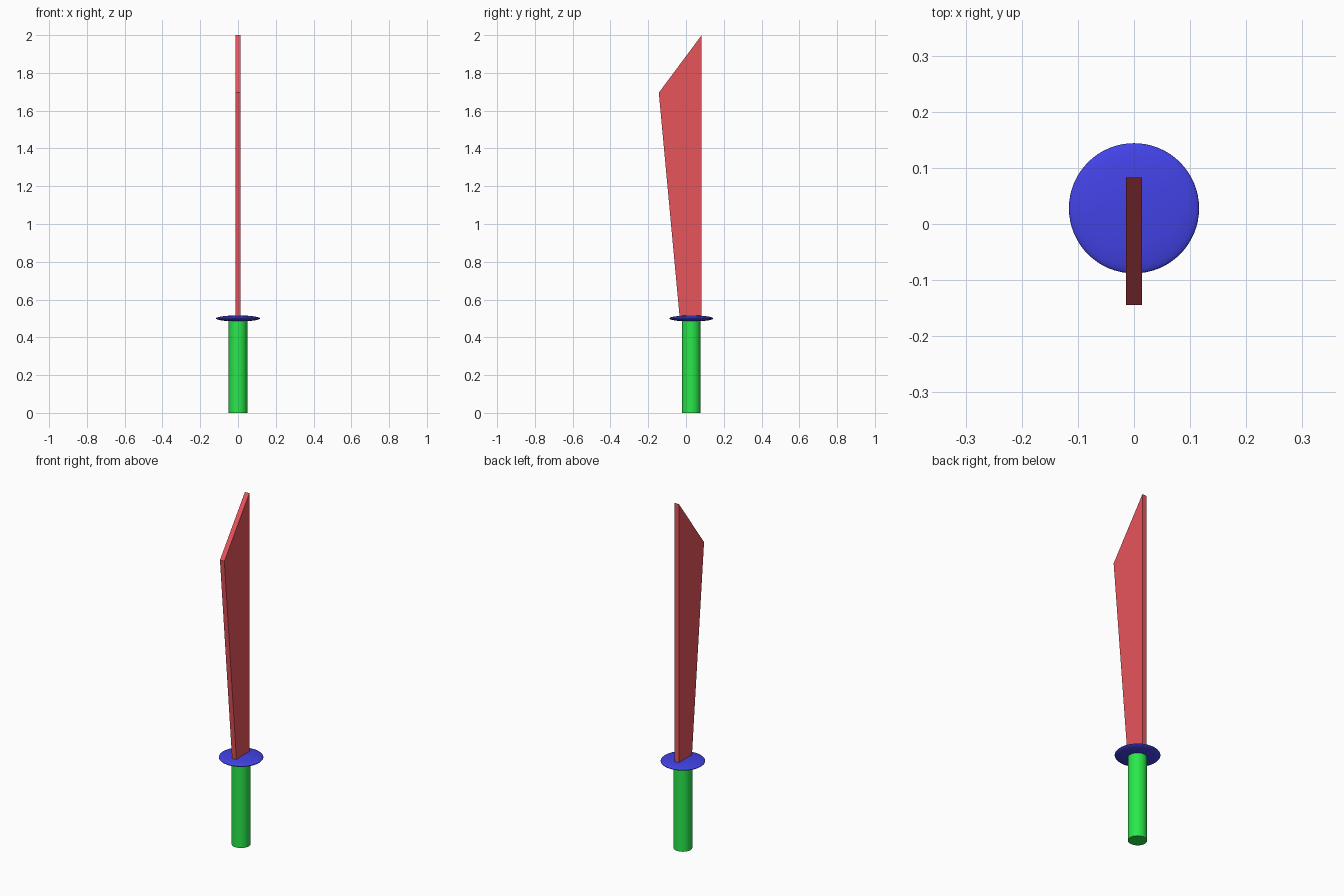
import bpy, bmesh

if "Cube" in bpy.data.objects:
    bpy.data.objects.remove(bpy.data.objects["Cube"])

AXIS_Y = 0.028  # handle and guard share this axis


def colour(obj, name, rgb):
    mat = bpy.data.materials.new(name)
    mat.diffuse_color = (*rgb, 1.0)
    mat.use_nodes = True
    mat.node_tree.nodes["Principled BSDF"].inputs["Base Color"].default_value = mat.diffuse_color
    obj.data.materials.append(mat)


# Blade: side profile (y, z) extruded along x
profile = [(-0.033, 0.5), (0.083, 0.5), (0.083, 2.0), (-0.144, 1.695)]
half = 0.014
bm = bmesh.new()
face = bm.faces.new([bm.verts.new((-half, y, z)) for y, z in profile])
ext = bmesh.ops.extrude_face_region(bm, geom=[face])
new_verts = [g for g in ext["geom"] if isinstance(g, bmesh.types.BMVert)]
bmesh.ops.translate(bm, verts=new_verts, vec=(2 * half, 0, 0))
bmesh.ops.recalc_face_normals(bm, faces=bm.faces[:])
mesh = bpy.data.meshes.new("blade")
bm.to_mesh(mesh)
bm.free()
blade = bpy.data.objects.new("blade", mesh)
bpy.context.collection.objects.link(blade)
colour(blade, "blade_red", (0.8, 0.09, 0.105))

# Guard: flattened sphere
bpy.ops.mesh.primitive_uv_sphere_add(segments=64, ring_count=32, radius=1,
                                     location=(0, AXIS_Y, 0.5))
guard = bpy.context.object
guard.name = "guard"
guard.scale = (0.116, 0.116, 0.016)
bpy.ops.object.transform_apply(location=False, rotation=False, scale=True)
bpy.ops.object.shade_smooth()
colour(guard, "guard_blue", (0.055, 0.055, 0.8))

# Handle: plain round grip
bpy.ops.mesh.primitive_cylinder_add(vertices=48, radius=0.049, depth=0.5,
                                    location=(0, AXIS_Y, 0.25))
handle = bpy.context.object
handle.name = "handle"
bpy.ops.object.shade_smooth_by_angle()
colour(handle, "handle_green", (0.022, 0.8, 0.07))
